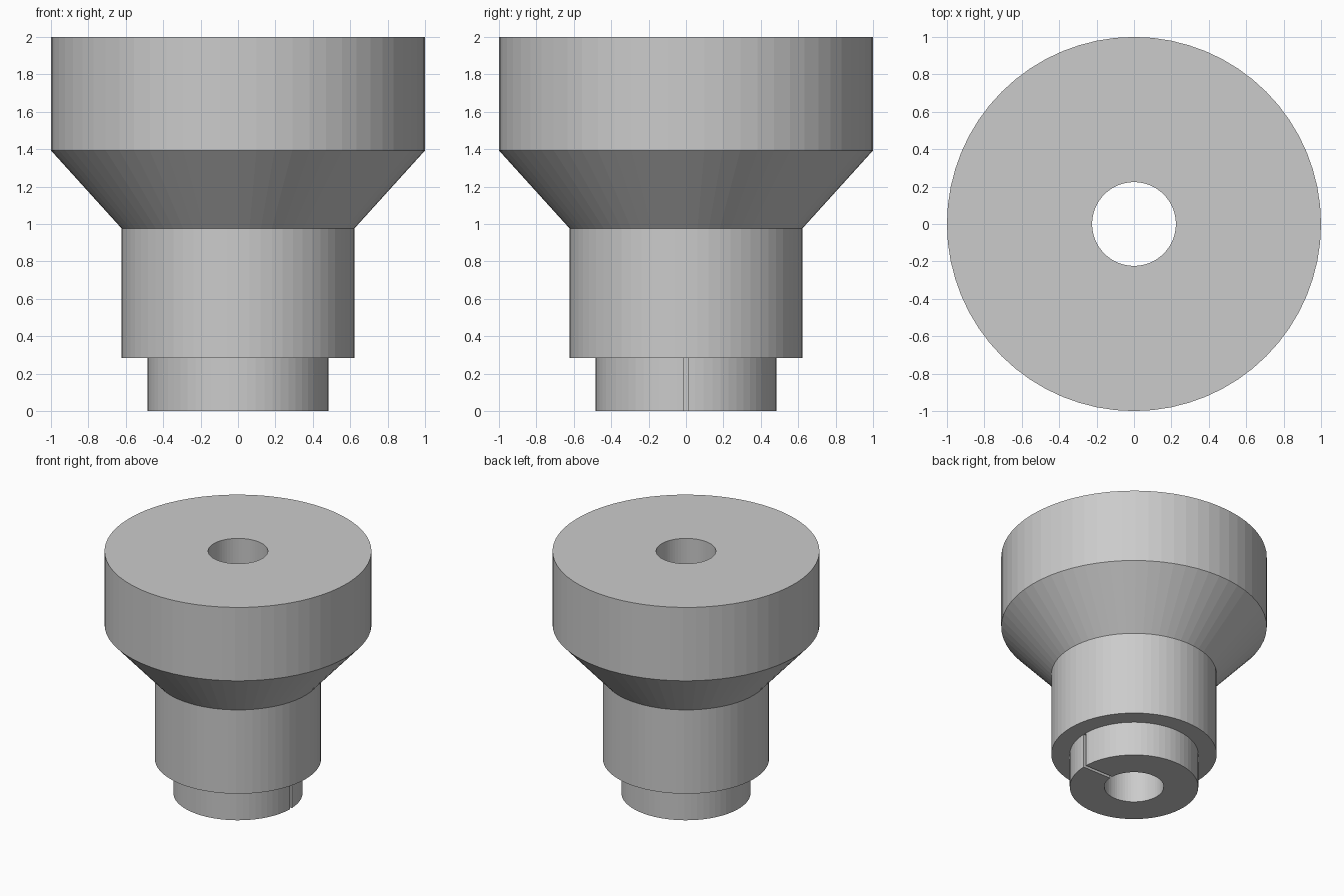
import bpy, bmesh, math

if "Cube" in bpy.data.objects:
    bpy.data.objects.remove(bpy.data.objects["Cube"])

SIDES = 64

# Closed cross-section (radius, height) of the stepped, bored body
profile = [
    (0.224, 0.0), (0.484, 0.0),      # collar underside
    (0.484, 0.284), (0.623, 0.284),  # shoulder
    (0.623, 0.977), (1.0, 1.393),    # neck and cone
    (1.0, 2.0), (0.224, 2.0),        # head
]


def add_object(name, bm):
    bmesh.ops.recalc_face_normals(bm, faces=bm.faces)
    mesh = bpy.data.meshes.new(name)
    bm.to_mesh(mesh)
    bm.free()
    obj = bpy.data.objects.new(name, mesh)
    bpy.context.collection.objects.link(obj)
    return obj


# Turned body: revolve the profile around z
bm = bmesh.new()
verts = [bm.verts.new((r, 0, z)) for r, z in profile]
edges = [bm.edges.new((v, verts[(i + 1) % len(verts)])) for i, v in enumerate(verts)]
bmesh.ops.spin(bm, geom=verts + edges, cent=(0, 0, 0), axis=(0, 0, 1),
               angle=math.tau, steps=SIDES, use_duplicate=False)
bmesh.ops.remove_doubles(bm, verts=bm.verts, dist=1e-4)
body = add_object("stepped_bushing", bm)

# Narrow slot through one wall of the lower collar, on the right side
bm = bmesh.new()
bmesh.ops.create_cube(bm, size=1)
bmesh.ops.scale(bm, vec=(0.45, 0.027, 0.383), verts=bm.verts)
bmesh.ops.translate(bm, vec=(0.335, 0, 0.0915), verts=bm.verts)
cutter = add_object("slot_cutter", bm)
cutter.hide_render = True
cutter.hide_set(True)
cutter.display_type = 'WIRE'

cut = body.modifiers.new("collar_slot", 'BOOLEAN')
cut.operation = 'DIFFERENCE'
cut.solver = 'EXACT'
cut.object = cutter
